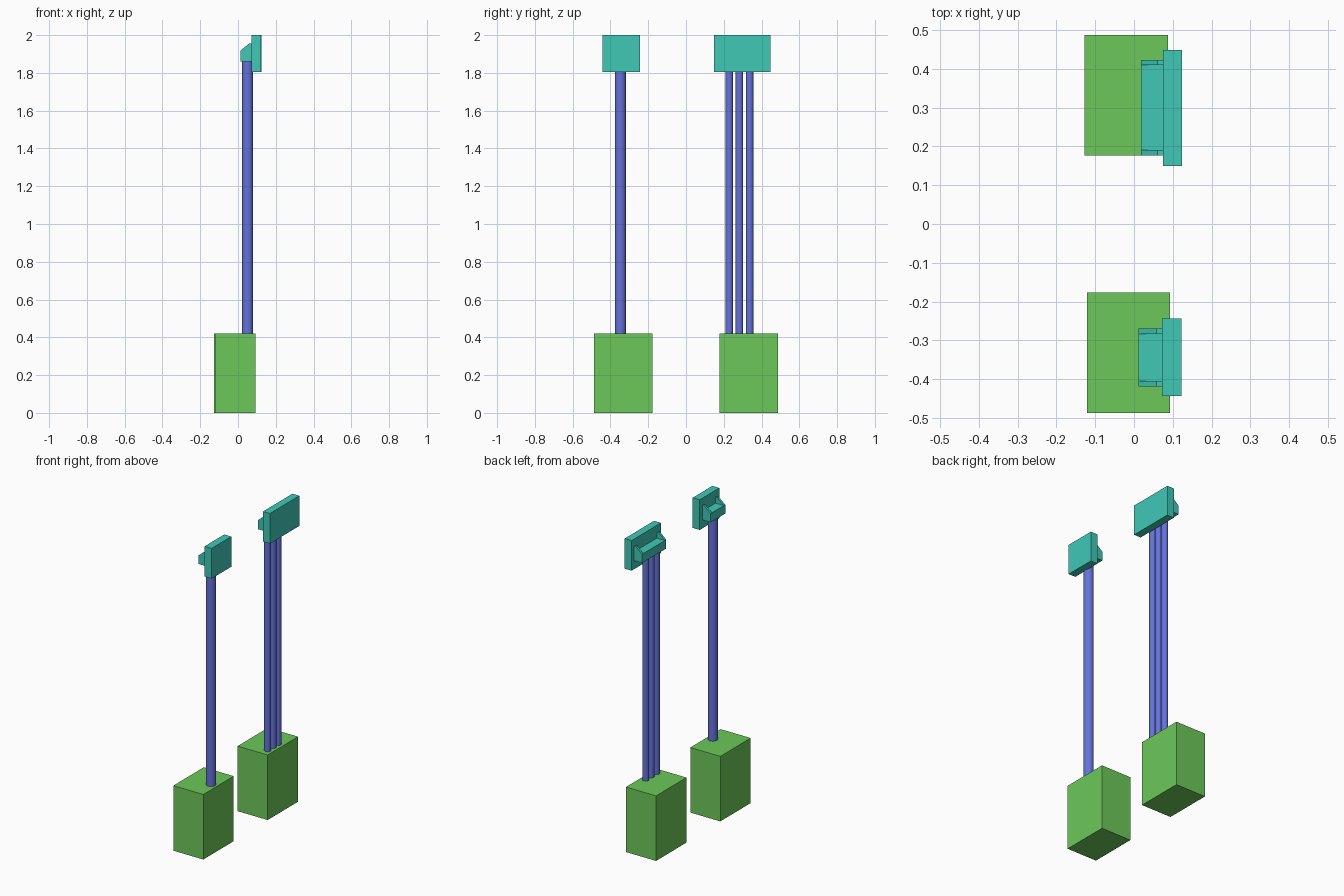
import bpy, bmesh, math

if "Cube" in bpy.data.objects:
    bpy.data.objects.remove(bpy.data.objects["Cube"])


def material(name, rgb):
    m = bpy.data.materials.new(name)
    m.diffuse_color = (*rgb, 1)
    m.use_nodes = True
    m.node_tree.nodes["Principled BSDF"].inputs["Base Color"].default_value = m.diffuse_color
    return m


GREEN = material("base_green", (0.15, 0.58, 0.1))
BLUE = material("pole_blue", (0.13, 0.17, 0.7))
TEAL = material("sign_teal", (0.05, 0.58, 0.47))


def prism(name, profile, y0, y1, mat):
    """Extrude an x-z profile from y0 to y1."""
    bm = bmesh.new()
    face = bm.faces.new([bm.verts.new((x, y0, z)) for x, z in profile])
    ext = bmesh.ops.extrude_face_region(bm, geom=[face])["geom"]
    bmesh.ops.translate(bm, vec=(0, y1 - y0, 0),
                        verts=[v for v in ext if isinstance(v, bmesh.types.BMVert)])
    bmesh.ops.recalc_face_normals(bm, faces=bm.faces)
    me = bpy.data.meshes.new(name)
    bm.to_mesh(me)
    bm.free()
    me.materials.append(mat)
    ob = bpy.data.objects.new(name, me)
    bpy.context.collection.objects.link(ob)
    return ob


def box(name, x0, x1, y0, y1, z0, z1, mat):
    return prism(name, [(x0, z0), (x1, z0), (x1, z1), (x0, z1)], y0, y1, mat)


def pole(name, x, y, r, z0, z1):
    bpy.ops.mesh.primitive_cylinder_add(vertices=32, radius=r, depth=z1 - z0,
                                        location=(x, y, (z0 + z1) / 2))
    ob = bpy.context.object
    ob.name = name
    ob.data.materials.append(BLUE)
    bpy.ops.object.shade_smooth_by_angle(angle=math.radians(40))


def post(tag, base_x, base_y, plate_x, plate_y, bar_x, bar_y, poles, r):
    # Base cabinet with a thin rear panel
    bx0, bx1 = base_x
    box(tag + "_base", bx0 + 0.012, bx1, *base_y, 0, 0.42, GREEN)
    box(tag + "_base_panel", bx0, bx0 + 0.012, *base_y, 0, 0.42, GREEN)
    # Poles
    for i, y in enumerate(poles):
        pole(f"{tag}_pole_{i + 1}", 0.051, y, r, 0.42, 1.88)
    # Head plate, bracket bar and end gussets
    px0, px1 = plate_x
    box(tag + "_head_plate", px0, px1, *plate_y, 1.805, 2.0, TEAL)
    box(tag + "_bracket_bar", bar_x, px0, *bar_y, 1.86, 1.917, TEAL)
    gusset = [(bar_x, 1.917), (px0, 1.917), (px0, 1.955), (px0 - 0.014, 1.955)]
    t = 0.014
    for side, y in (("front", bar_y[0]), ("back", bar_y[1] - t)):
        prism(f"{tag}_gusset_{side}", gusset, y, y + t, TEAL)


post("single", (-0.121, 0.093), (-0.487, -0.177), (0.072, 0.122), (-0.443, -0.243),
     0.012, (-0.418, -0.269), [-0.347], 0.029)
post("triple", (-0.127, 0.088), (0.177, 0.487), (0.075, 0.124), (0.149, 0.448),
     0.018, (0.176, 0.423), [0.229, 0.283, 0.337], 0.02)
